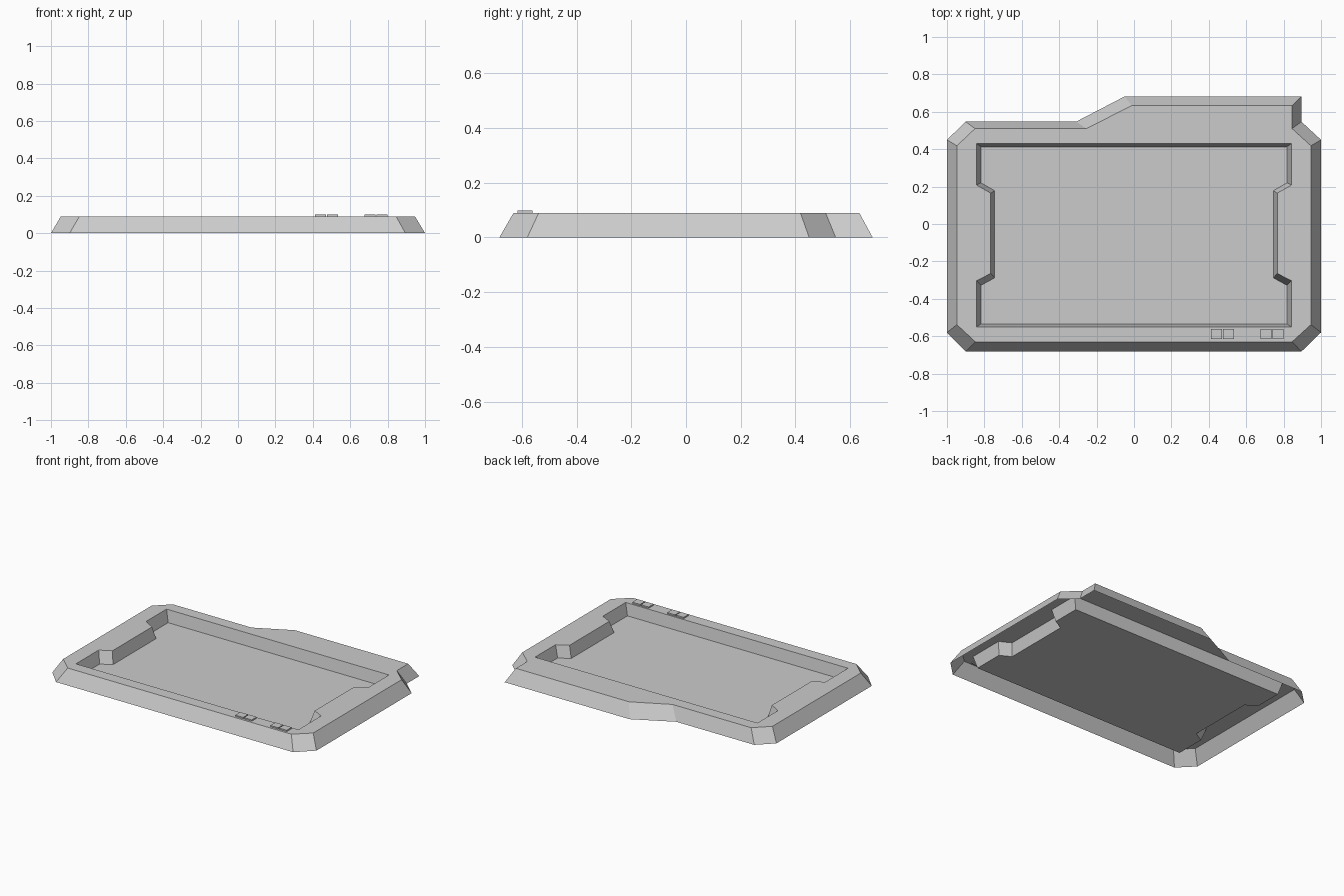
import bpy, bmesh

if "Cube" in bpy.data.objects:
    bpy.data.objects.remove(bpy.data.objects["Cube"])

H, FLOOR = 0.09, 0.01


def finish(bm, name):
    me = bpy.data.meshes.new(name)
    bm.to_mesh(me)
    bm.free()
    ob = bpy.data.objects.new(name, me)
    bpy.context.collection.objects.link(ob)
    return ob


def loop(bm, pts, z):
    vs = [bm.verts.new((x, y, z)) for x, y in pts]
    es = [bm.edges.new((vs[i], vs[(i + 1) % len(vs)])) for i in range(len(vs))]
    return vs, es


def walls(bm, a, b):
    n = len(a)
    for i in range(n):
        j = (i + 1) % n
        bm.faces.new((a[i], a[j], b[j], b[i]))


def mirrored(half):
    # left half profile, closed by its reflection
    return half + [(-x, y) for x, y in reversed(half)]


# Counter-clockwise outlines of the sloped outer frame
base = [(-1, .45), (-1, -.58), (-.9, -.682), (.895, -.682), (1, -.58), (1, .45),
        (.895, .547), (.895, .682), (-.05, .682), (-.31, .547), (-.9, .547)]
top = [(-.947, .418), (-.947, -.538), (-.848, -.63), (.845, -.63), (.946, -.538), (.946, .418),
       (.845, .51), (.845, .633), (-.012, .633), (-.255, .51), (-.85, .51)]

# Notched recess outlines: rim at the top, slightly smaller floor below
rim = mirrored([(-.842, .43), (-.842, .208), (-.766, .165), (-.766, -.264),
                (-.842, -.304), (-.842, -.55)])
bed = mirrored([(-.818, .413), (-.818, .22), (-.745, .178), (-.745, -.288),
                (-.818, -.328), (-.818, -.535)])

# Outer frame: sloped sides and flat top ring, open underneath
bm = bmesh.new()
b, _ = loop(bm, base, 0)
t, te = loop(bm, top, H)
r, re = loop(bm, rim, H)
walls(bm, b, t)
ring = bmesh.ops.triangle_fill(bm, edges=te + re, use_beauty=True, normal=(0, 0, 1))
flat = [e for e in ring["geom"] if isinstance(e, bmesh.types.BMEdge)]
bmesh.ops.dissolve_limit(bm, angle_limit=0.01, edges=[e for e in flat if e.is_valid], verts=[])
for f in bm.faces:
    if f.normal.z < 0:
        f.normal_flip()
finish(bm, "outer_frame")

# Recessed tray: walls and floor
bm = bmesh.new()
r, _ = loop(bm, rim, H)
f, _ = loop(bm, bed, FLOOR)
walls(bm, r, f)
bm.faces.new(f)
bm.normal_update()
for fc in bm.faces:
    if fc.normal.z < 0:
        fc.normal_flip()
finish(bm, "recessed_tray")

# Two pairs of small raised pads on the front rim
bm = bmesh.new()
for x in (.44, .505, .705, .77):
    g = bmesh.ops.create_cube(bm, size=1)["verts"]
    bmesh.ops.scale(bm, vec=(.059, .054, .014), verts=g)
    bmesh.ops.translate(bm, vec=(x, -.588, .092), verts=g)
finish(bm, "front_pads")
